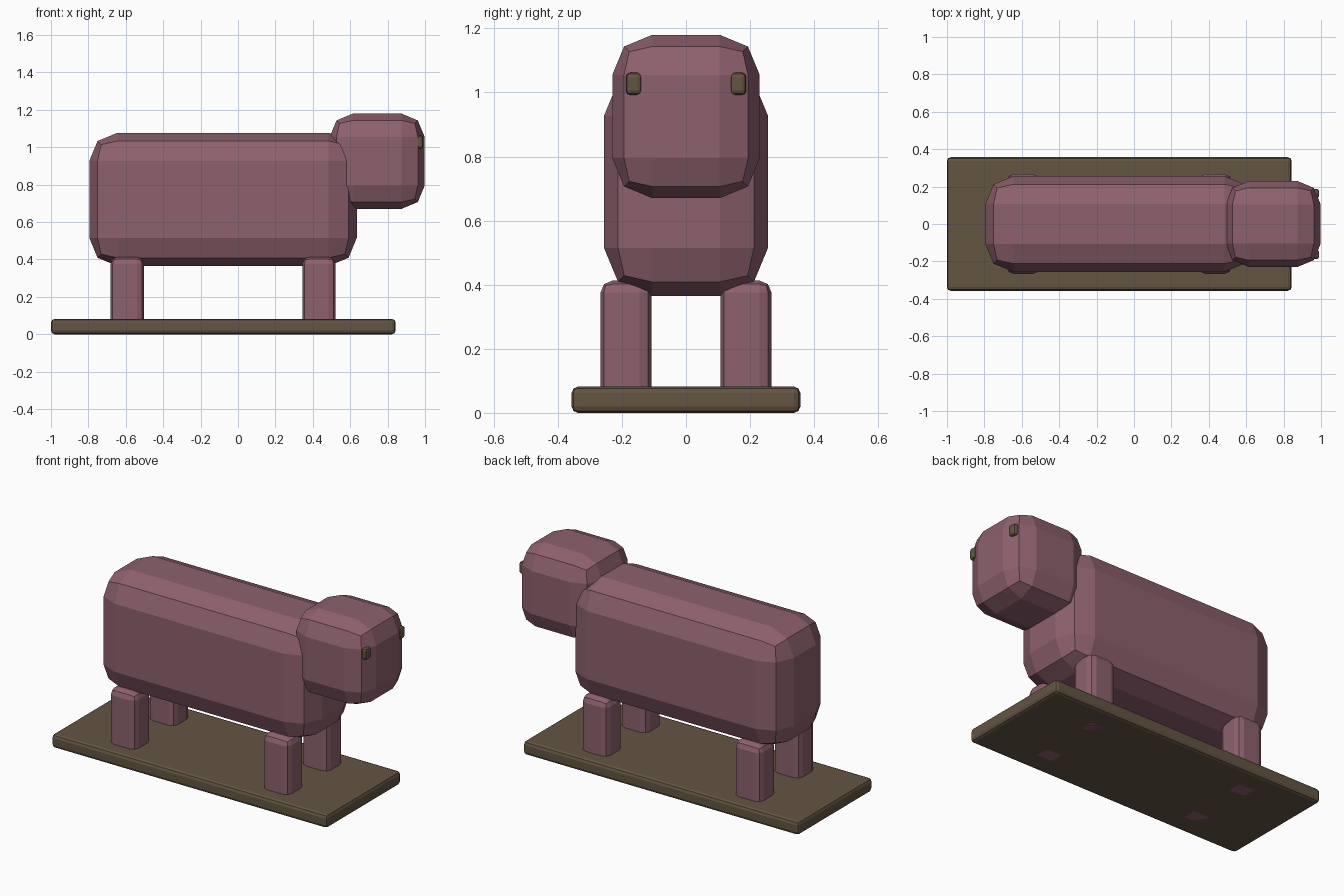
import bpy
import bmesh
from mathutils import Vector

cube = bpy.data.objects.get("Cube")
if cube:
    bpy.data.objects.remove(cube, do_unlink=True)


def material(name, rgb):
    mat = bpy.data.materials.new(name)
    mat.use_nodes = True
    mat.diffuse_color = (*rgb, 1)
    mat.node_tree.nodes["Principled BSDF"].inputs["Base Color"].default_value = (*rgb, 1)
    return mat


pink = material("dusty pink", (0.27, 0.12, 0.155))
brown = material("earth brown", (0.125, 0.09, 0.055))


def rounded_box(name, low, high, bevel, mat):
    """Box between two corners with two-step rounded edges."""
    low, high = Vector(low), Vector(high)
    centre, size = (low + high) / 2, high - low
    bm = bmesh.new()
    bmesh.ops.create_cube(bm, size=1)
    bmesh.ops.scale(bm, vec=size, verts=bm.verts)
    bmesh.ops.bevel(bm, geom=bm.edges[:], offset=bevel, segments=2,
                    profile=0.5, affect='EDGES')
    mesh = bpy.data.meshes.new(name)
    bm.to_mesh(mesh)
    bm.free()
    mesh.materials.append(mat)
    obj = bpy.data.objects.new(name, mesh)
    obj.location = centre
    bpy.context.collection.objects.link(obj)
    return obj


# Base board, body and head
rounded_box("base_board", (-1, -0.357, 0), (0.843, 0.357, 0.082), 0.02, brown)
rounded_box("body", (-0.795, -0.256, 0.365), (0.635, 0.256, 1.077), 0.15, pink)
rounded_box("head", (0.49, -0.23, 0.67), (0.998, 0.23, 1.18), 0.125, pink)

# Legs and eyes, one of each per side
for side, sign in (("left", 1), ("right", -1)):
    for end, x in (("front", 0.433), ("back", -0.592)):
        y = sign * 0.187
        rounded_box(f"{end}_{side}_leg", (x - 0.089, y - 0.08, 0),
                    (x + 0.089, y + 0.08, 0.413), 0.038, pink)
    y = sign * 0.163
    rounded_box(f"{side}_eye", (0.945, y - 0.025, 0.992),
                (0.99, y + 0.025, 1.062), 0.014, brown)
